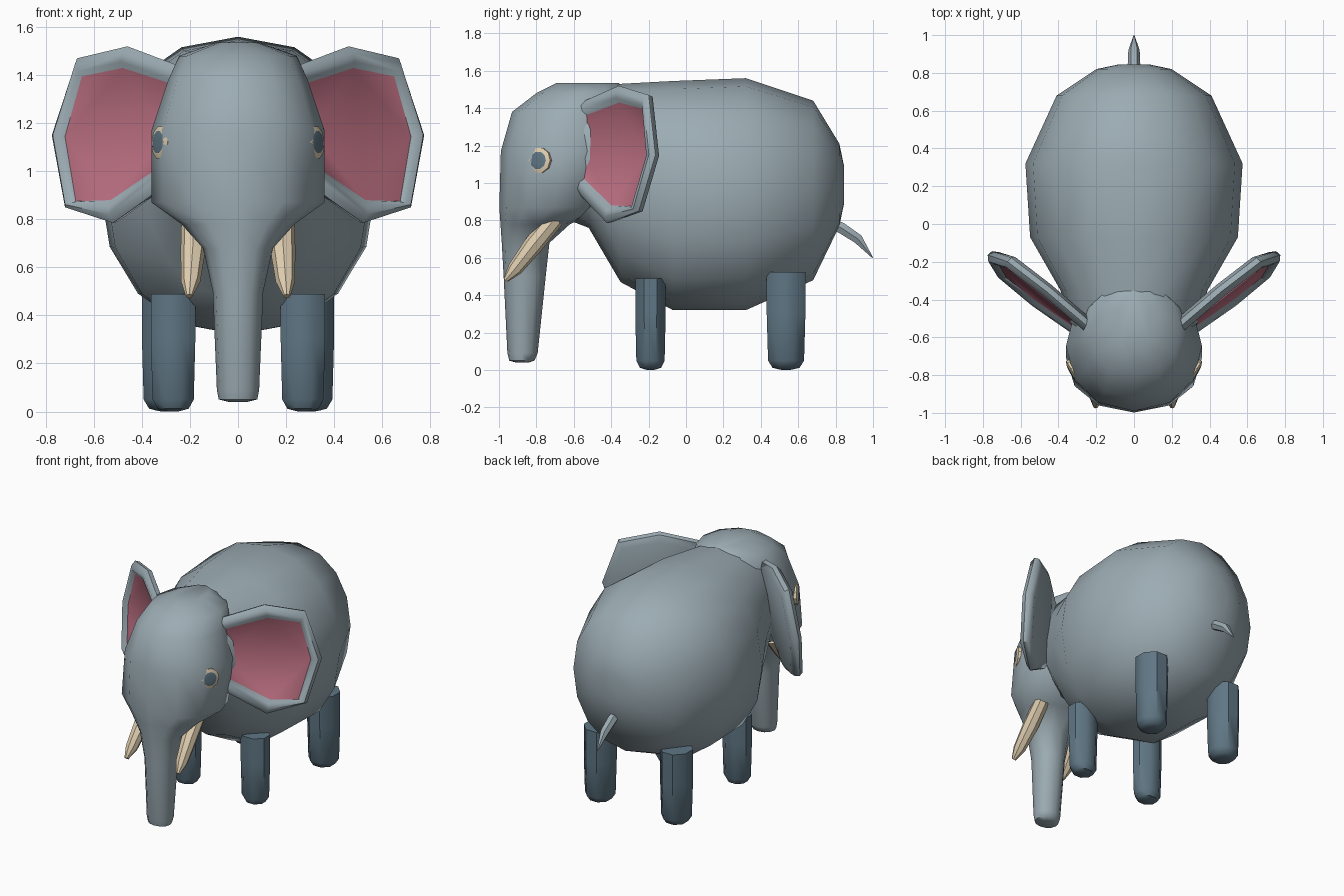
import bpy, math
from mathutils import Vector

if "Cube" in bpy.data.objects:
    bpy.data.objects.remove(bpy.data.objects["Cube"])


def material(name, rgb):
    m = bpy.data.materials.new(name)
    m.diffuse_color = (*rgb, 1)
    m.use_nodes = True
    m.node_tree.nodes["Principled BSDF"].inputs["Base Color"].default_value = m.diffuse_color
    return m


GREY = material("light grey skin", (0.33, 0.41, 0.45))
SLATE = material("dark slate", (0.115, 0.181, 0.231))
PINK = material("ear pink", (0.50, 0.16, 0.22))
IVORY = material("ivory", (0.73, 0.61, 0.43))


def finish(name, verts, faces, mats, angle=40):
    me = bpy.data.meshes.new(name)
    me.from_pydata([tuple(v) for v in verts], [], faces)
    for m in mats:
        me.materials.append(m)
    ob = bpy.data.objects.new(name, me)
    bpy.context.collection.objects.link(ob)
    bpy.ops.object.select_all(action='DESELECT')
    ob.select_set(True)
    bpy.context.view_layer.objects.active = ob
    # consistent outward faces
    bpy.ops.object.mode_set(mode='EDIT')
    bpy.ops.mesh.select_all(action='SELECT')
    bpy.ops.mesh.normals_make_consistent(inside=False)
    bpy.ops.object.mode_set(mode='OBJECT')
    bpy.ops.object.shade_smooth_by_angle(angle=math.radians(angle))
    return ob


def loft(name, rings, mat, angle=40):
    """Skin a list of equal-length rings and cap both ends."""
    n = len(rings[0])
    faces = [(r * n + i, r * n + (i + 1) % n, (r + 1) * n + (i + 1) % n, (r + 1) * n + i)
             for r in range(len(rings) - 1) for i in range(n)]
    faces += [tuple(range(n)), tuple((len(rings) - 1) * n + i for i in range(n))]
    return finish(name, [v for r in rings for v in r], faces, [mat], angle)


def oval(n, a, b, p=1.0, start=0.0):
    """Superellipse points; p below 1 makes it squarer."""
    pts = []
    for i in range(n):
        t = start + 2 * math.pi * i / n
        c, s = math.cos(t), math.sin(t)
        pts.append((math.copysign(abs(c) ** p, c) * a, math.copysign(abs(s) ** p, s) * b))
    return pts


def tube(name, path, radii, mat, n=8):
    """Tapered tube along a path lying in a plane of roughly constant x."""
    pts = [Vector(p) for p in path]
    rings = []
    for i, p in enumerate(pts):
        d = (pts[min(i + 1, len(pts) - 1)] - pts[max(i - 1, 0)]).normalized()
        side = Vector((1, 0, 0))
        up = d.cross(side).normalized()
        rings.append([p + side * u + up * v for u, v in oval(n, radii[i], radii[i])])
    return loft(name, rings, mat)


# Body: rings along y given as (y, top, bottom, half width)
BODY = [(0.845, 1.09, 0.89, 0.08), (0.82, 1.21, 0.77, 0.20), (0.68, 1.44, 0.48, 0.41),
        (0.32, 1.56, 0.32, 0.575), (-0.07, 1.545, 0.32, 0.55), (-0.35, 1.53, 0.47, 0.39),
        (-0.52, 1.50, 0.76, 0.34), (-0.65, 1.46, 0.81, 0.27)]
loft("body", [[(x, y, (t + b) / 2 + z) for x, z in oval(16, w, (t - b) / 2, 0.93)]
              for y, t, b, w in BODY], GREY, 60)

# Head and trunk: rings along z given as (z, front y, back y, half width)
HEAD = [(1.535, -0.69, -0.36, 0.09), (1.48, -0.80, -0.30, 0.245), (1.38, -0.93, -0.30, 0.29),
        (1.17, -0.99, -0.30, 0.36), (0.87, -0.998, -0.42, 0.36), (0.78, -0.992, -0.62, 0.235),
        (0.68, -0.985, -0.73, 0.145), (0.50, -0.975, -0.75, 0.105), (0.09, -0.955, -0.793, 0.088),
        (0.05, -0.945, -0.81, 0.08), (0.04, -0.91, -0.84, 0.04)]
loft("head_and_trunk", [[(x, (f + b) / 2 + y, z) for x, y in oval(12, w, (b - f) / 2, 0.95)]
                        for z, f, b, w in HEAD], GREY, 60)

# Ear outlines as (x, z), lying in a tilted plane
EAR = [(0.235, 1.435), (0.46, 1.52), (0.67, 1.47), (0.775, 1.15), (0.72, 0.85),
       (0.52, 0.785), (0.29, 0.95), (0.25, 1.17)]
EAR_PINK = [(0.265, 1.36), (0.48, 1.43), (0.65, 1.395), (0.72, 1.145), (0.675, 0.875),
            (0.53, 0.88), (0.31, 1.03), (0.29, 1.17)]


def ear(name, s):
    normal = Vector((0.62, -0.775, 0.116))

    def ring(blend, off):
        out = []
        for (x0, z0), (x1, z1) in zip(EAR, EAR_PINK):
            x, z = x0 + (x1 - x0) * blend, z0 + (z1 - z0) * blend
            p = Vector((x, -0.36 + 0.8 * (x - 0.46) + 0.15 * (z - 1.52), z)) + normal * off
            out.append((s * p.x, p.y, p.z))
        return out

    # back, rim, front lip, recessed pink panel
    rings = [ring(0.55, -0.05), ring(0.08, -0.03), ring(0.0, 0.0), ring(0.35, 0.025),
             ring(0.75, 0.02), ring(1.0, 0.0)]
    ob = loft(name, rings, GREY, 50)
    ob.data.materials.append(PINK)
    panel = 5 * len(EAR)
    for f in ob.data.polygons:
        if min(f.vertices) >= panel:
            f.material_index = 1


# Eye: ivory ring with a dark disc in the middle
def eye(name, s):
    c = Vector((0.318, -0.783, 1.12))
    out = Vector((0.87, -0.48, 0.06)).normalized()
    u = out.cross(Vector((0, 0, 1))).normalized()
    v = u.cross(out)
    rings = []
    for r, off in ((0.07, -0.05), (0.07, 0.010), (0.048, 0.018), (0.02, 0.019)):
        ring = [c + out * off + u * a + v * b for a, b in oval(10, r, r)]
        rings.append([(s * p.x, p.y, p.z) for p in ring])
    ob = loft(name, rings, IVORY, 30)
    ob.data.materials.append(SLATE)
    for f in ob.data.polygons:
        if min(f.vertices) >= 20:
            f.material_index = 1


# Leg: straight octagonal column with a rounded foot
def leg(name, x, y, rx, ry, top):
    steps = [(top, 1.0), (0.30, 1.0), (0.05, 0.93), (0.012, 0.7), (0.004, 0.4), (0.0, 0.2)]
    loft(name, [[(x + a, y + b, z) for a, b in oval(8, rx * k, ry * k, 1, math.pi / 8)]
                for z, k in steps], SLATE, 45)


for side, s in (("left", 1), ("right", -1)):
    ear(side + "_ear", s)
    eye(side + "_eye", s)
    tube(side + "_tusk",
         [(s * 0.185, -0.70, 0.81), (s * 0.187, -0.815, 0.67), (s * 0.197, -0.915, 0.54),
          (s * 0.203, -0.965, 0.48)], [0.05, 0.052, 0.04, 0.014], IVORY)
    leg(side + "_front_leg", s * 0.27, -0.19, 0.1, 0.088, 0.49)
    leg(side + "_hind_leg", s * 0.30, 0.535, 0.108, 0.112, 0.525)

# Tail
tube("tail", [(0, 0.76, 0.79), (0, 0.83, 0.76), (0, 0.92, 0.70), (0, 0.998, 0.60)],
     [0.03, 0.034, 0.03, 0.003], GREY, 6)
